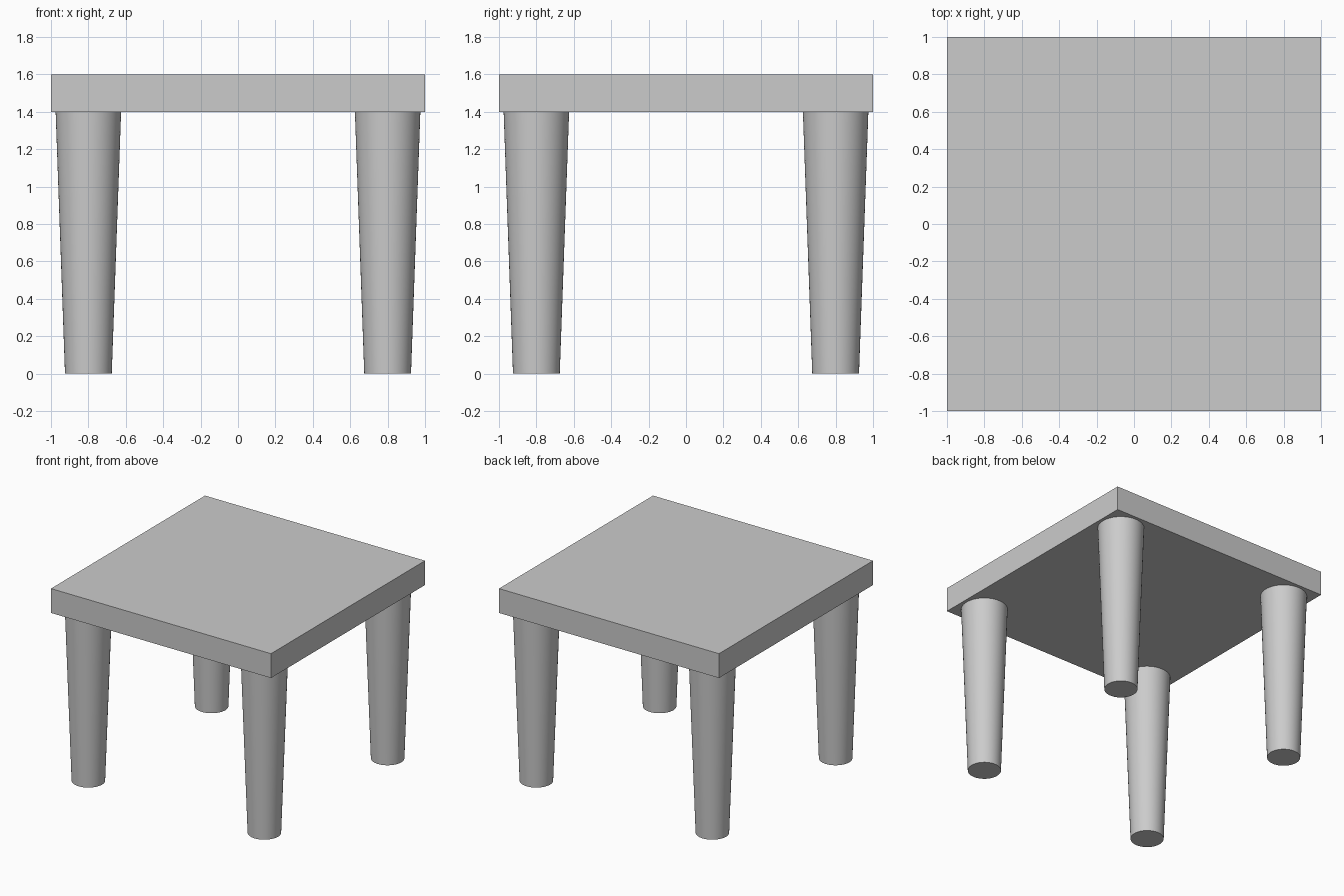
import bpy

if "Cube" in bpy.data.objects:
    bpy.data.objects.remove(bpy.data.objects["Cube"])

TOP_Z, THICK = 1.6, 0.2
LEG_H = TOP_Z - THICK
LEG_POS = 0.8

# Square slab top
bpy.ops.mesh.primitive_cube_add(size=1, location=(0, 0, TOP_Z - THICK / 2))
top = bpy.context.object
top.name = "table_top"
top.scale = (2, 2, THICK)
bpy.ops.object.transform_apply(location=False, rotation=False, scale=True)


# Round leg, narrower at the foot
def add_leg(name, x, y):
    bpy.ops.mesh.primitive_cone_add(vertices=64, radius1=0.125, radius2=0.175,
                                    depth=LEG_H, location=(x, y, LEG_H / 2))
    leg = bpy.context.object
    leg.name = name
    bpy.ops.object.shade_smooth_by_angle()


# One leg near each corner
for depth_name, sy in (("front", -1), ("back", 1)):
    for side_name, sx in (("left", -1), ("right", 1)):
        add_leg(f"{depth_name}_{side_name}_leg", sx * LEG_POS, sy * LEG_POS)
